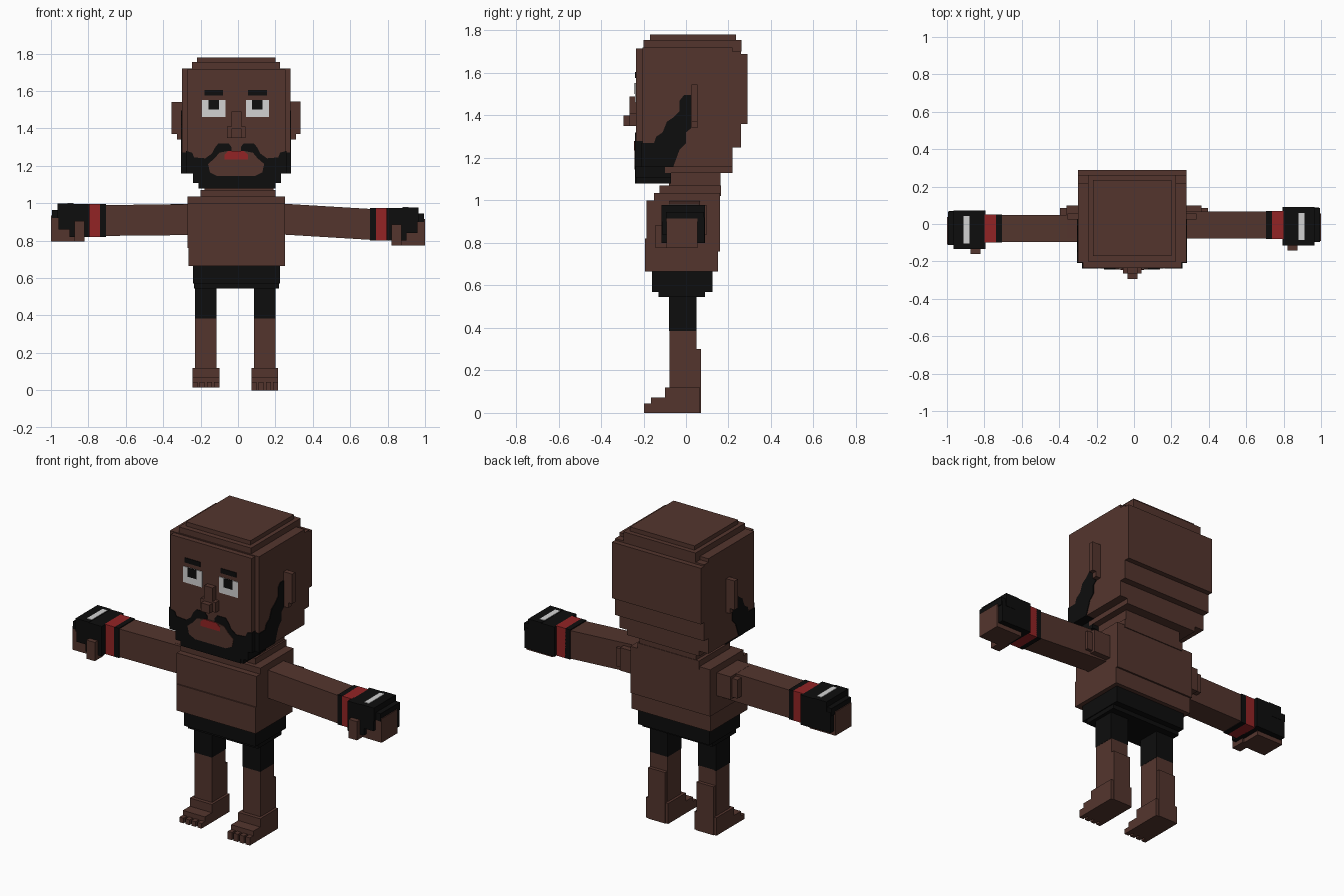
import bpy, bmesh

if "Cube" in bpy.data.objects:
    bpy.data.objects.remove(bpy.data.objects["Cube"])

def material(name, rgb):
    m = bpy.data.materials.new(name)
    m.diffuse_color = (*rgb, 1)
    m.use_nodes = True
    m.node_tree.nodes["Principled BSDF"].inputs["Base Color"].default_value = m.diffuse_color
    return m

SKIN = material("brown skin", (0.088, 0.036, 0.027))
BLACK = material("black", (0.004, 0.004, 0.004))
RED = material("red", (0.29, 0.017, 0.018))
WHITE = material("white", (0.65, 0.65, 0.65))

def finish(name, bm, mat):
    bmesh.ops.recalc_face_normals(bm, faces=bm.faces)
    me = bpy.data.meshes.new(name)
    bm.to_mesh(me)
    bm.free()
    me.materials.append(mat)
    ob = bpy.data.objects.new(name, me)
    bpy.context.collection.objects.link(ob)
    return ob

def box(name, x, y, z, mat=SKIN, slope=0.0):
    """Box from ranges; slope drops it in z as x moves outward."""
    bm = bmesh.new()
    bmesh.ops.create_cube(bm, size=1)
    for v in bm.verts:
        c = v.co
        v.co = [r[0] if t < 0 else r[1] for r, t in zip((x, y, z), c)]
        v.co.z -= slope * (abs(v.co.x) - 0.25)
    return finish(name, bm, mat)

def prism(name, pts, axis, lo, hi, mat):
    """Profile extruded along x (points are y,z) or y (points are x,z)."""
    bm = bmesh.new()
    vs = [bm.verts.new((lo, a, b) if axis == 'x' else (a, lo, b)) for a, b in pts]
    f = bm.faces.new(vs)
    r = bmesh.ops.extrude_face_region(bm, geom=[f])
    d = hi - lo
    bmesh.ops.translate(bm, vec=(d, 0, 0) if axis == 'x' else (0, d, 0),
                        verts=[g for g in r['geom'] if isinstance(g, bmesh.types.BMVert)])
    return finish(name, bm, mat)

# Head: stepped stack of slabs
box("head_core", (-.30, .28), (-.205, .22), (1.16, 1.72))
box("head_back_lower", (-.30, .28), (.2, .26), (1.25, 1.70))
box("head_back", (-.30, .28), (.2, .29), (1.36, 1.69))
box("head_face", (-.274, .254), (-.235, -.2), (1.16, 1.715))
box("head_top_lower", (-.245, .225), (-.20, .262), (1.70, 1.755))
box("head_top", (-.22, .20), (-.17, .235), (1.74, 1.78))
box("head_base", (-.24, .23), (-.10, .22), (1.13, 1.17))
box("chin_upper", (-.24, .23), (-.237, -.07), (1.107, 1.162), BLACK)
box("chin_lower", (-.21, .20), (-.235, -.07), (1.08, 1.11), BLACK)

# Ears
box("ear_left", (-.355, -.29), (.025, .055), (1.37, 1.54))
box("ear_left_lobe", (-.325, -.29), (.025, .055), (1.34, 1.38))
box("ear_right", (.27, .335), (.025, .055), (1.37, 1.545))
box("ear_right_lobe", (.27, .31), (.025, .055), (1.34, 1.38))

# Beard: front shape with moustache, and stepped sideburns
half = [(.268, 1.16), (.268, 1.28), (.235, 1.27), (.225, 1.245), (.165, 1.24),
        (.13, 1.265), (.115, 1.295), (.095, 1.32), (.04, 1.32), (.025, 1.30), (.025, 1.25)]
chin = [(.225, 1.16), (.225, 1.107), (.195, 1.107), (.195, 1.08)]
outline = chin[::-1] + half
outline += [(-a, b) for a, b in outline[::-1]]
prism("beard_front", [(a - .01, b) for a, b in outline], 'y', -.239, -.2, BLACK)
burn = [(-.209, 1.158), (-.209, 1.27), (-.15, 1.27), (-.14, 1.30), (-.11, 1.32),
        (-.09, 1.37), (-.06, 1.39), (-.03, 1.42), (-.03, 1.47), (-.01, 1.495),
        (.024, 1.495), (.024, 1.34), (0, 1.32), (0, 1.27), (-.03, 1.24), (-.06, 1.158)]
prism("sideburn_left", burn, 'x', -.304, -.25, BLACK)
prism("sideburn_right", burn, 'x', .23, .284, BLACK)

# Mouth
mouth = [(.10, 1.145), (.14, 1.165), (.15, 1.21), (.115, 1.24), (.09, 1.27), (.04, 1.28)]
mouth = mouth + [(-a, b) for a, b in mouth[::-1]]
prism("mouth_skin", [(a - .01, b) for a, b in mouth], 'y', -.242, -.236, SKIN)
prism("lips", [(-.073, 1.235), (.053, 1.235), (.053, 1.26), (.03, 1.28), (-.05, 1.28), (-.073, 1.26)],
      'y', -.245, -.24, RED)

# Nose
box("nose_bridge", (-.035, .02), (-.265, -.23), (1.35, 1.49))
box("nose_sides", (-.058, .04), (-.265, -.23), (1.35, 1.41))
box("nose_tip", (-.035, .02), (-.295, -.23), (1.35, 1.40))

# Eyes and brows
for side, cx in (("left", -.13), ("right", .104)):
    box("eye_" + side, (cx - .062, cx + .062), (-.239, -.233), (1.46, 1.553), WHITE)
    box("pupil_" + side, (cx - .028, cx + .028), (-.242, -.236), (1.50, 1.553), BLACK)
    box("brow_" + side, (cx - .05, cx + .05), (-.239, -.233), (1.577, 1.605), BLACK)

# Neck and torso
box("neck", (-.18, .19), (-.08, .162), (1.06, 1.15))
box("neck_base", (-.20, .20), (-.125, .165), (1.02, 1.07))
box("shoulders", (-.27, .25), (-.15, .16), (.98, 1.035))
box("chest", (-.27, .25), (-.185, .16), (.76, 1.0))
box("belly", (-.265, .25), (-.192, .15), (.665, .82))

# Shorts
box("shorts_waist", (-.24, .225), (-.16, .125), (.57, .67), BLACK)
box("shorts_hem", (-.235, .22), (-.13, .09), (.545, .58), BLACK)

# Legs and feet
for side, cx, z0 in (("left", -.172, .015), ("right", .143, 0)):
    box("shorts_leg_" + side, (cx - .058, cx + .058), (-.08, .05), (.385, .56), BLACK)
    box("shin_" + side, (cx - .057, cx + .057), (-.078, .05), (.1, .39))
    box("calf_" + side, (cx - .055, cx + .055), (-.07, .07), (z0, .30))
    box("ankle_" + side, (cx - .072, cx + .072), (-.10, .065), (z0, .12))
    box("instep_" + side, (cx - .072, cx + .072), (-.165, .0), (z0, .072))
    for i in range(4):
        tx = cx - .072 + i * .039
        box(f"toe_{side}_{i}", (tx, tx + .027), (-.197, -.16), (z0, .045))

# Arms with wrapped wrists and open-fingered gloves
for side, s, dz, dy, sl in (("left", -1, .02, -.018, .01), ("right", 1, 0, 0, .06)):
    def part(name, x, y, z, mat=SKIN, slope=0.0):
        xs = tuple(sorted((s * x[0], s * x[1])))
        return box(name + "_" + side, xs, (y[0] + dy, y[1] + dy),
                   (z[0] + dz, z[1] + dz), mat, slope)
    up = .002 if s > 0 else -.02
    part("shoulder_joint", (.23, .36), (-.06, .10 - dy), (.84, .975))
    part("shoulder_cap", (.34, .395), (-.04, .085 - dy), (.85, .96))
    part("arm", (.24, .72), (-.078, .067), (.83 + up, .995 + up), SKIN, sl)
    part("wrist_band_inner", (.706, .738), (-.081, .07), (.80, .975), BLACK)
    part("wrist_wrap", (.735, .80), (-.081, .07), (.80, .975), RED)
    part("glove", (.795, .90), (-.115, .09), (.80, .975), BLACK)
    part("glove_back", (.88, .965), (-.115, .09), (.90, .978), BLACK)
    part("glove_knuckles", (.95, .995), (-.095, .085), (.90, .945), BLACK)
    part("glove_rear_side", (.88, .99), (.05, .088), (.80, .92), BLACK)
    part("glove_front_side", (.88, .96), (-.112, -.08), (.84, .92), BLACK)
    part("fingers", (.90, 1.0), (-.092, .055), (.775, .915))
    part("palm", (.83, .92), (-.09, .055), (.775, .81))
    part("thumb", (.82, .875), (-.143, -.06), (.775, .885))
    part("glove_stripe", (.88, .912), (-.085, .06), (.972, .981), WHITE)
